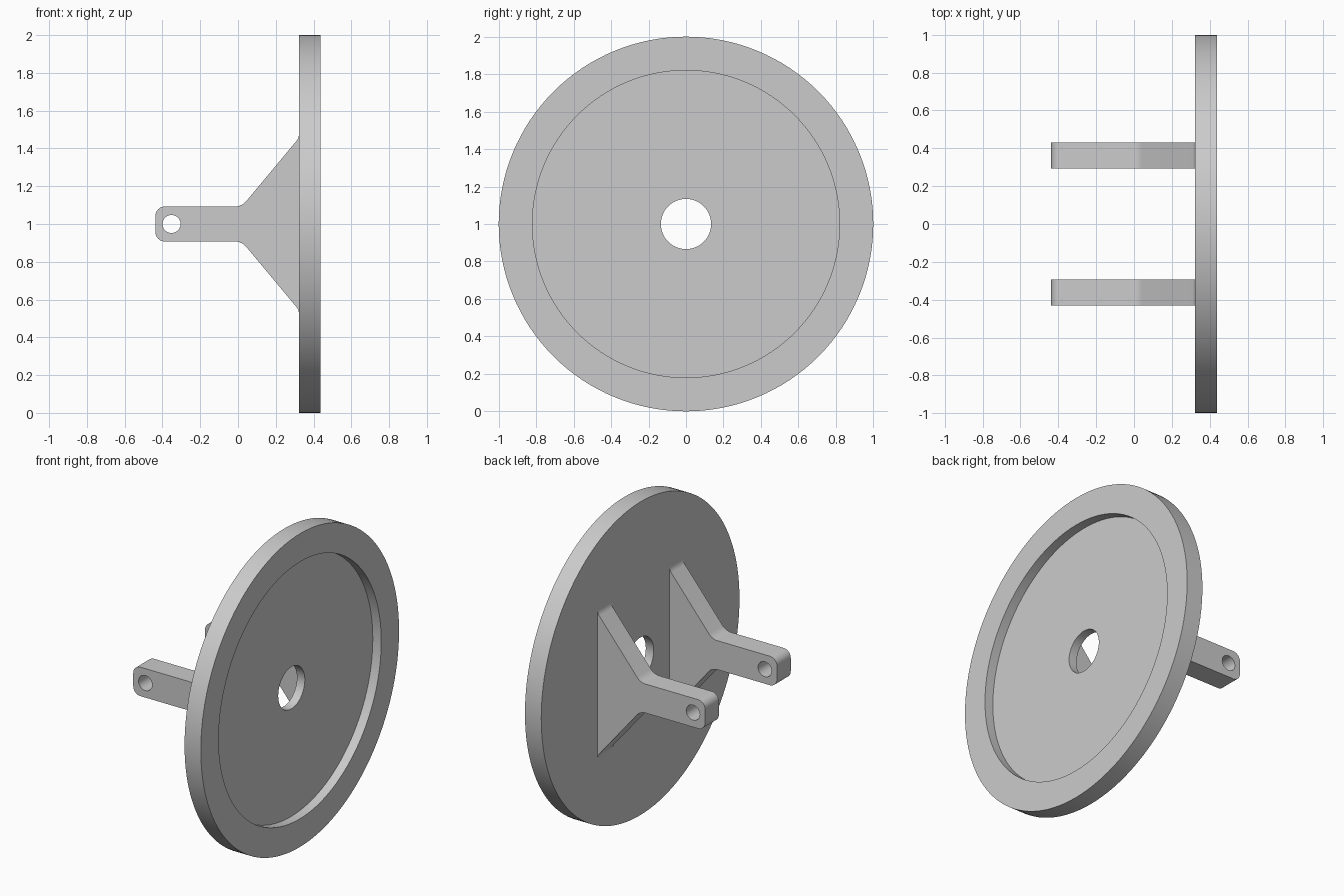
import bpy
import bmesh
import math
from mathutils import Vector

cube = bpy.data.objects.get("Cube")
if cube:
    bpy.data.objects.remove(cube, do_unlink=True)

CENTRE_Z = 1.0
PLATE_BACK, PLATE_FRONT, RECESS = 0.3225, 0.4375, 0.378

grey = bpy.data.materials.new("plain_grey")
grey.use_nodes = True
colour = (0.6, 0.6, 0.6, 1)
grey.diffuse_color = colour
grey.node_tree.nodes["Principled BSDF"].inputs["Base Color"].default_value = colour


def finish(bm, name):
    """Turn a bmesh into a grey object with smooth curved faces and sharp edges."""
    bmesh.ops.recalc_face_normals(bm, faces=bm.faces)
    mesh = bpy.data.meshes.new(name)
    bm.to_mesh(mesh)
    bm.free()
    mesh.materials.append(grey)
    obj = bpy.data.objects.new(name, mesh)
    bpy.context.collection.objects.link(obj)
    bpy.ops.object.select_all(action="DESELECT")
    obj.select_set(True)
    bpy.context.view_layer.objects.active = obj
    bpy.ops.object.shade_smooth_by_angle(angle=math.radians(25))


def fillet(before, corner, after, radius, steps=8):
    """Points of an arc that rounds a corner."""
    corner = Vector(corner)
    a = (Vector(before) - corner).normalized()
    b = (Vector(after) - corner).normalized()
    half = a.angle(b) / 2
    centre = corner + (a + b).normalized() * radius / math.sin(half)
    start = (corner + a * radius / math.tan(half) - centre).normalized()
    end = (corner + b * radius / math.tan(half) - centre).normalized()
    return [centre + start.slerp(end, i / steps).normalized() * radius
            for i in range(steps + 1)]


def add_loop(bm, points, y):
    """Closed loop of edges in a plane facing the front."""
    verts = [bm.verts.new((p[0], y, p[1] + CENTRE_Z)) for p in points]
    return [bm.edges.new((v, verts[i - 1])) for i, v in enumerate(verts)]


# Round plate: recessed face and a central hole, turned about the x axis
bm = bmesh.new()
section = [(PLATE_BACK, 0.134), (PLATE_BACK, 1), (PLATE_FRONT, 1),
           (PLATE_FRONT, 0.82), (RECESS, 0.82), (RECESS, 0.134)]
edges = add_loop(bm, section, 0)
bmesh.ops.spin(bm, geom=bm.verts[:] + edges, cent=(0, 0, CENTRE_Z), axis=(1, 0, 0),
               angle=math.tau, steps=128, use_merge=True)
bmesh.ops.remove_doubles(bm, verts=bm.verts, dist=0.0001)
finish(bm, "round_plate")

# Bracket outline: upper half with rounded corners, mirrored below
tip, neck, root = (-0.4375, 0.0925), (0.02, 0.0925), (PLATE_BACK, 0.455)
upper = fillet((tip[0], 0), tip, neck, 0.05)
upper += fillet(tip, neck, root, 0.08)
upper += fillet(neck, root, (root[0], 1), 0.06)
outline = upper + [Vector((p.x, -p.y)) for p in reversed(upper)]
pin_hole = [(-0.352 + 0.048 * math.cos(math.tau * i / 32),
             0.048 * math.sin(math.tau * i / 32)) for i in range(32)]

# Two brackets with pin holes
for name, y in (("front_bracket", -0.432), ("back_bracket", 0.293)):
    bm = bmesh.new()
    loops = add_loop(bm, outline, y) + add_loop(bm, pin_hole, y)
    bmesh.ops.triangle_fill(bm, edges=loops, use_beauty=True, normal=(0, -1, 0))
    extruded = bmesh.ops.extrude_face_region(bm, geom=bm.faces[:], use_keep_orig=True)
    moved = [g for g in extruded["geom"] if isinstance(g, bmesh.types.BMVert)]
    bmesh.ops.translate(bm, verts=moved, vec=(0, 0.139, 0))
    finish(bm, name)
